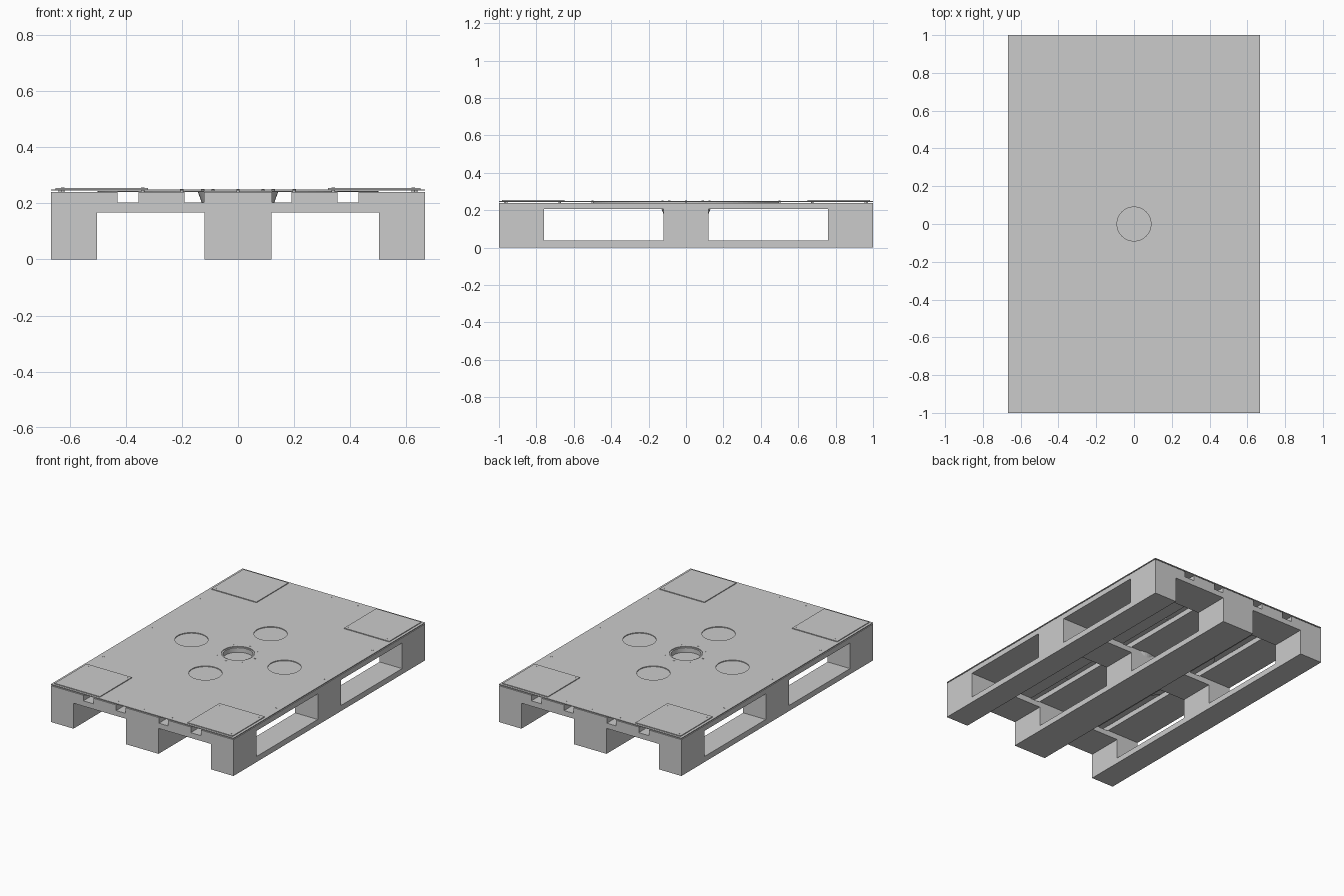
import bpy
from math import pi, cos, sin

if "Cube" in bpy.data.objects:
    bpy.data.objects.remove(bpy.data.objects["Cube"])


def box(name, x0, x1, y0, y1, z0, z1):
    bpy.ops.mesh.primitive_cube_add(size=1, location=((x0 + x1) / 2, (y0 + y1) / 2, (z0 + z1) / 2))
    ob = bpy.context.object
    ob.name = name
    ob.scale = (x1 - x0, y1 - y0, z1 - z0)
    bpy.ops.object.transform_apply(location=False, rotation=False, scale=True)
    return ob


def tube(name, x, y, z0, z1, r0, r1=None, sides=48):
    bpy.ops.mesh.primitive_cone_add(vertices=sides, radius1=r0, radius2=r0 if r1 is None else r1,
                                    depth=z1 - z0, location=(x, y, (z0 + z1) / 2))
    ob = bpy.context.object
    ob.name = name
    return ob


def cut(target, cutters):
    for c in cutters:
        c.hide_render = True
        m = target.modifiers.new("cut", 'BOOLEAN')
        m.operation, m.solver, m.object = 'DIFFERENCE', 'EXACT', c
        bpy.context.view_layer.objects.active = target
        bpy.ops.object.modifier_apply(modifier=m.name)
        bpy.data.objects.remove(c, do_unlink=True)


W, L = 0.667, 1.0

# Pallet body: solid block with fork tunnels both ways and four open channels on top
body = box("pallet_body", -W, W, -L, L, 0, 0.24)
cutters = []
for s in (-1, 1):
    def span(a, b):
        return sorted((s * a, s * b))
    cutters.append(box("fork_tunnel", *span(0.12, 0.502), -1.1, 1.1, -0.1, 0.168))
    cutters.append(box("side_tunnel", -0.8, 0.8, *span(0.12, 0.76), 0.037, 0.206))
    cutters.append(box("outer_channel", *span(0.355, 0.43), -1.1, 1.1, 0.203, 0.3))
    cutters.append(box("inner_channel", *span(0.122, 0.19), -1.1, 1.1, 0.203, 0.3))
cutters.append(tube("hub_recess", 0, 0, 0.215, 0.3, 0.09))
cut(body, cutters)

# Tapered hub under the centre hole
hub = tube("hub_cone", 0, 0, 0.178, 0.24, 0.12, 0.143)
cut(hub, [tube("hub_recess", 0, 0, 0.215, 0.3, 0.09)])

# Thin round disc between body and top plate
disc = tube("turntable_disc", 0, 0, 0.24, 0.2448, 0.5, sides=96)
cut(disc, [tube("disc_hole", 0, 0, 0.2, 0.3, 0.09)])

# Top plate with the centre hole and four round windows
plate = box("top_plate", -W, W, -L, L, 0.245, 0.25)
spots = [(0, 0), (0.34, 0), (-0.34, 0), (0, 0.34), (0, -0.34)]
cut(plate, [tube("window", x, y, 0.2, 0.3, 0.1) for x, y in spots])

# Raised corner plates
for sx in (-1, 1):
    for sy in (-1, 1):
        box("corner_plate", *sorted((sx * 0.32, sx * 0.65)), *sorted((sy * 0.65, sy * 0.985)), 0.25, 0.255)

# Screws: corner plates, plate edges and the ring around the hub
screws = set()
for sx in (-1, 1):
    for sy in (-1, 1):
        for x, y in ((0.625, 0.96), (0.34, 0.96), (0.34, 0.675), (0.625, 0.675)):
            screws.add((sx * x, sy * y, 0.256))
        for x, y in ((0.2, 0.968), (0, 0.968), (0.633, 0.5), (0.633, 0)):
            screws.add((sx * x, sy * y, 0.251))
for i in range(8):
    screws.add((0.126 * cos(i * pi / 4), 0.126 * sin(i * pi / 4), 0.251))
for x, y, z in sorted(screws):
    tube("screw", x, y, 0.24, z, 0.006, sides=12)
